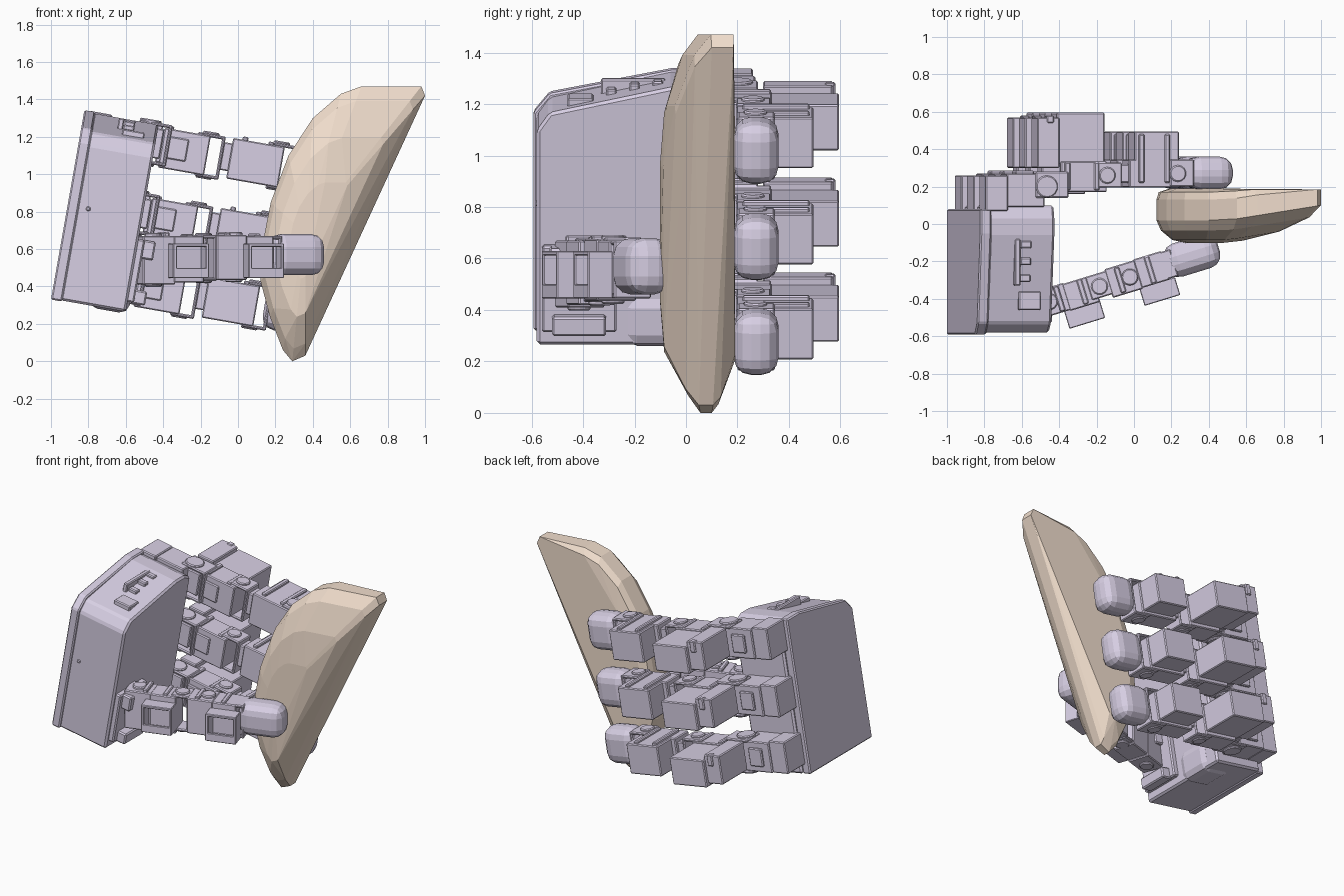
import bpy, bmesh, math
from mathutils import Matrix

if "Cube" in bpy.data.objects:
    bpy.data.objects.remove(bpy.data.objects["Cube"])


def material(name, rgb):
    m = bpy.data.materials.new(name)
    m.diffuse_color = (*rgb, 1)
    m.use_nodes = True
    m.node_tree.nodes["Principled BSDF"].inputs["Base Color"].default_value = m.diffuse_color
    return m


GRIP = material("lilac_plastic", (0.68, 0.62, 0.77))
TAN = material("tan", (0.88, 0.73, 0.61))

# Frames: the hand leans 10 degrees about y, the thumb turns 17 degrees about z
HAND = Matrix.Translation((-1.0, 0, 0.33)) @ Matrix.Rotation(math.radians(10), 4, 'Y')
THUMB = Matrix.Translation((-0.50, -0.43, 0.56)) @ Matrix.Rotation(math.radians(17), 4, 'Z')


def finish(name, bm, frame, mat, bevel=0, segments=1):
    bmesh.ops.recalc_face_normals(bm, faces=bm.faces[:])
    me = bpy.data.meshes.new(name)
    bm.to_mesh(me)
    bm.free()
    ob = bpy.data.objects.new(name, me)
    bpy.context.collection.objects.link(ob)
    ob.matrix_world = frame
    me.materials.append(mat)
    if bevel:
        mod = ob.modifiers.new("edge", 'BEVEL')
        mod.width, mod.segments = bevel, segments
        mod.limit_method = 'ANGLE'
    return ob


def boxes(name, frame, items, bevel=0.006, segments=1, discs=()):
    """items: (x0, x1, y0, y1, z0, z1); discs: (x, y, z0, z1, radius) along z"""
    bm = bmesh.new()
    for x0, x1, y0, y1, z0, z1 in items:
        m = Matrix.Translation(((x0 + x1) / 2, (y0 + y1) / 2, (z0 + z1) / 2)) \
            @ Matrix.Diagonal((x1 - x0, y1 - y0, z1 - z0, 1))
        bmesh.ops.create_cube(bm, size=1, matrix=m)
    for x, y, z0, z1, r in discs:
        bmesh.ops.create_cone(bm, cap_ends=True, segments=14, radius1=r, radius2=r,
                              depth=z1 - z0, matrix=Matrix.Translation((x, y, (z0 + z1) / 2)))
    return finish(name, bm, frame, GRIP, bevel, segments)


def slab(name, profile, x0, x1, bevel):
    """Extrude a (y, z) profile along the hand's x"""
    bm = bmesh.new()
    f = bm.faces.new([bm.verts.new((x0, y, z)) for y, z in profile])
    ext = bmesh.ops.extrude_face_region(bm, geom=[f])
    bmesh.ops.translate(bm, vec=(x1 - x0, 0, 0),
                        verts=[v for v in ext['geom'] if isinstance(v, bmesh.types.BMVert)])
    return finish(name, bm, HAND, GRIP, bevel)


def bracket(x0, x1, y0, y1, z0, z1, t=.018):
    """U-shaped bracket: two side plates and an end plate"""
    return [(x0, x1, y0, y1, z0, z0 + t), (x0, x1, y0, y1, z1 - t, z1),
            (x1 - t, x1, y0, y1, z0, z1)]


def pivots(x, y, z0, z1, r=.045):
    """A pair of thin pivot discs on both sides of a joint"""
    return [(x, y, z0 - .012, z0 + .012, r), (x, y, z1 - .012, z1 + .012, r)]


# Palm: back plate and main housing
slab("palm_back_plate", [(-.592, 0), (-.592, .86), (-.53, .935), (-.05, 1.028),
                         (.08, 1.028), (.08, 0)], 0, .06, .008)
slab("palm_housing", [(-.58, .005), (-.58, .85), (-.53, .92), (-.06, 1.02), (.03, 1.02),
                      (.10, .99), (.10, .005)], .05, .405, .012)
boxes("palm_lower_lip", HAND, [(.2, .42, -.24, .02, -.005, .2)], .05, 2)
# Sockets and clips on the sloping top of the palm
boxes("palm_clips", HAND, [(.19, .22, -.33, -.08, .93, 1.02), (.22, .28, -.31, -.27, .93, .99),
                           (.22, .28, -.22, -.18, .95, 1.01), (.22, .28, -.13, -.09, .96, 1.02),
                           (.22, .34, -.46, -.36, .9, .965), (.1, .125, -.585, -.5, .5, .525)])

# Three fingers along the palm edge
for i, zc in enumerate((.165, .54, .92)):
    F = HAND @ Matrix.Translation((0, 0, zc))
    n = str(i + 1)
    boxes("finger_base_" + n, F,
          [(.03, .15, .07, .26, -.10, .11), (.145, .35, .09, .27, -.10, .10),
           (.20, .30, .12, .285, -.06, .06), (.34, .44, .15, .27, -.08, .08),
           *bracket(.30, .48, .14, .28, -.115, .11)],
          discs=pivots(.36, .20, -.115, .11, .06))
    boxes("finger_back_motor_" + n, F,
          [(.31, .43, .30, .57, -.08, .11), (.42, .68, .32, .595, -.10, .08),
           (.34, .46, .22, .34, -.07, .07), (.36, .40, .54, .58, .04, .115)])
    boxes("finger_middle_link_" + n, F,
          [(.44, .69, .17, .335, -.125, .09), (.47, .58, .16, .19, -.07, .05),
           (.46, .49, .18, .33, .06, .105), (.62, .65, .18, .33, .06, .10),
           *bracket(.64, .77, .195, .33, -.135, .10), (.765, .83, .22, .32, -.08, .07)],
          discs=pivots(.69, .26, -.13, .10))
    boxes("finger_outer_link_" + n, F,
          [(.81, 1.09, .195, .345, -.12, .10), (.84, 1.08, .33, .495, -.10, .10),
           (.86, .89, .22, .48, .08, .118), (1.0, 1.03, .22, .48, .08, .115),
           *bracket(1.03, 1.16, .20, .345, -.13, .115)],
          discs=pivots(1.07, .27, -.125, .115))
    boxes("finger_tip_" + n, F, [(1.13, 1.38, .185, .36, -.12, .125)], .07, 3)

# Thumb root carrying the chain on the palm's near edge
boxes("thumb_root", HAND, [(.37, .44, -.56, -.27, .06, .40), (.42, .50, -.52, -.31, .055, .13),
                           (.43, .50, -.53, -.33, .30, .40)], .008)
# Thumb segments
boxes("thumb_inner_link", THUMB,
      [(-.03, .15, -.075, .075, -.15, .11), (.14, .31, -.08, .07, -.14, .11),
       (.09, .12, -.07, .07, .09, .13), (.22, .25, -.07, .07, .09, .12),
       *bracket(.27, .39, -.06, .07, -.13, .115)],
      discs=pivots(.05, 0, -.15, .115) + pivots(.33, 0, -.13, .115))
boxes("thumb_middle_link", THUMB,
      [(.38, .55, -.08, .08, -.125, .115), (.54, .70, -.075, .085, -.11, .11),
       (.43, .46, -.07, .07, .1, .13), (.60, .63, -.07, .08, .1, .122),
       *bracket(.62, .75, -.07, .08, -.115, .11)],
      discs=pivots(.50, 0, -.125, .12))
boxes("thumb_tip", THUMB, [(.70, 1.0, -.08, .105, -.10, .12)], .07, 3)
# Open guard frames on the thumb's outer side
for k, t in enumerate((.11, .53)):
    boxes("thumb_guard_%d" % (k + 1), THUMB,
          [*bracket(t, t + .20, -.17, -.07, -.115, .07),
           (t, t + .02, -.17, -.07, -.115, .07), (t, t + .2, -.17, -.155, -.115, -.06)], .004)

# Held object: faceted half-moon block, hulled from scaled outlines
outline = [(.29, 0), (.36, .03), (1.0, 1.42), (.98, 1.47), (.66, 1.47), (.55, 1.43), (.40, 1.30),
           (.27, 1.10), (.175, .85), (.13, .62), (.12, .43), (.17, .24), (.24, .06)]
rings = [(.35, -.102), (.65, -.085), (.90, -.035), (1, .02), (1, .13), (.95, .17), (.70, .19)]
bm = bmesh.new()
for s, y in rings:
    for x, z in outline:
        px, pz = .36 + (x - .36) * s, .68 + (z - .68) * s
        y2 = min(y + .08 * max(0, (px - .5) / .5), max(y, .185))
        pinch = min(1, .4 + pz / .3)
        bm.verts.new((px, .08 + (y2 - .08) * pinch, pz))
hull = bmesh.ops.convex_hull(bm, input=bm.verts[:])
bmesh.ops.delete(bm, geom=list({v for v in hull['geom_interior'] if isinstance(v, bmesh.types.BMVert)}),
                 context='VERTS')
bmesh.ops.dissolve_limit(bm, angle_limit=math.radians(2), verts=bm.verts[:], edges=bm.edges[:])
finish("held_block", bm, Matrix.Identity(4), TAN)
